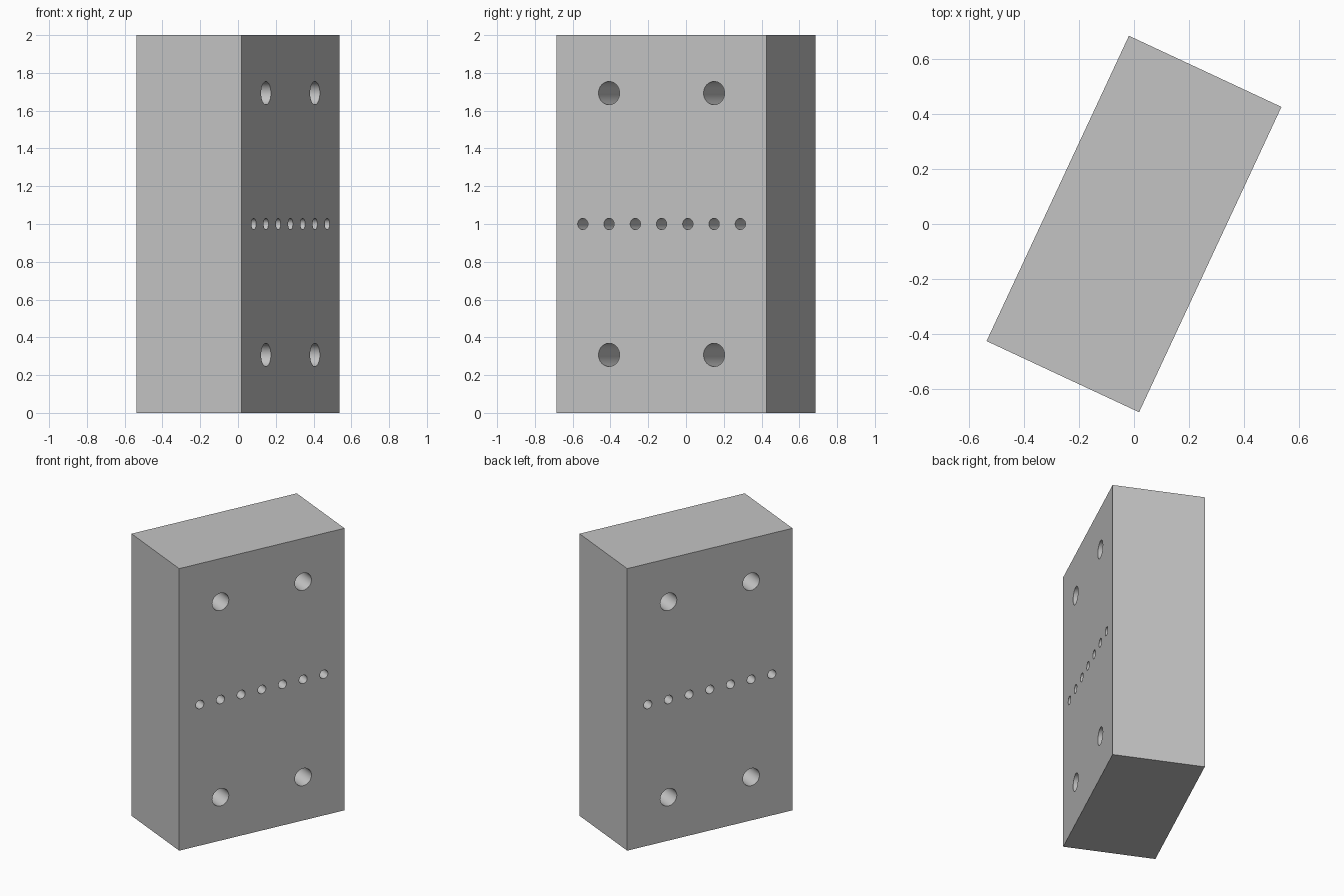
import bpy
import bmesh
import math
from mathutils import Matrix

LENGTH, DEPTH, HEIGHT = 1.227, 0.613, 2.0
TURN = math.radians(65)

cube = bpy.data.objects.get("Cube")
if cube:
    bpy.data.objects.remove(cube, do_unlink=True)

grey = bpy.data.materials.new("light_grey")
grey.use_nodes = True
colour = (0.55, 0.55, 0.55, 1)
grey.diffuse_color = colour
grey.node_tree.nodes["Principled BSDF"].inputs["Base Color"].default_value = colour


def make_object(name, bm):
    mesh = bpy.data.meshes.new(name)
    bm.to_mesh(mesh)
    bm.free()
    mesh.materials.append(grey)
    obj = bpy.data.objects.new(name, mesh)
    bpy.context.collection.objects.link(obj)
    return obj


def add_bore(bm, x, z, radius):
    place = Matrix.Translation((x, 0, z)) @ Matrix.Rotation(math.pi / 2, 4, "X")
    bmesh.ops.create_cone(bm, cap_ends=True, segments=48, radius1=radius,
                          radius2=radius, depth=DEPTH * 1.5, matrix=place)


# Solid rectangular block
bm = bmesh.new()
bmesh.ops.create_cube(bm, size=1, matrix=Matrix.Translation((0, 0, HEIGHT / 2))
                      @ Matrix.Diagonal((LENGTH, DEPTH, HEIGHT, 1)))
block = make_object("drilled_block", bm)

# Four large corner bores and a row of seven small ones, right through
bm = bmesh.new()
for sx in (-1, 1):
    for sz in (-1, 1):
        add_bore(bm, sx * LENGTH / 4, HEIGHT / 2 + sz * 0.693, 0.0615)
for i in range(-3, 4):
    add_bore(bm, i * LENGTH / 8, HEIGHT / 2, 0.03)
bores = make_object("bore_cutter", bm)
bores.hide_render = True

# Cut the bores, then drop the cutter
cut = block.modifiers.new("bores", "BOOLEAN")
cut.operation = "DIFFERENCE"
cut.solver = "EXACT"
cut.object = bores
bpy.ops.object.select_all(action="DESELECT")
bpy.context.view_layer.objects.active = block
block.select_set(True)
bpy.ops.object.modifier_apply(modifier=cut.name)
bpy.data.objects.remove(bores, do_unlink=True)

# Round bore walls with crisp rims, block turned on its base
bpy.ops.object.shade_smooth_by_angle(angle=math.radians(30))
block.rotation_euler.z = TURN
